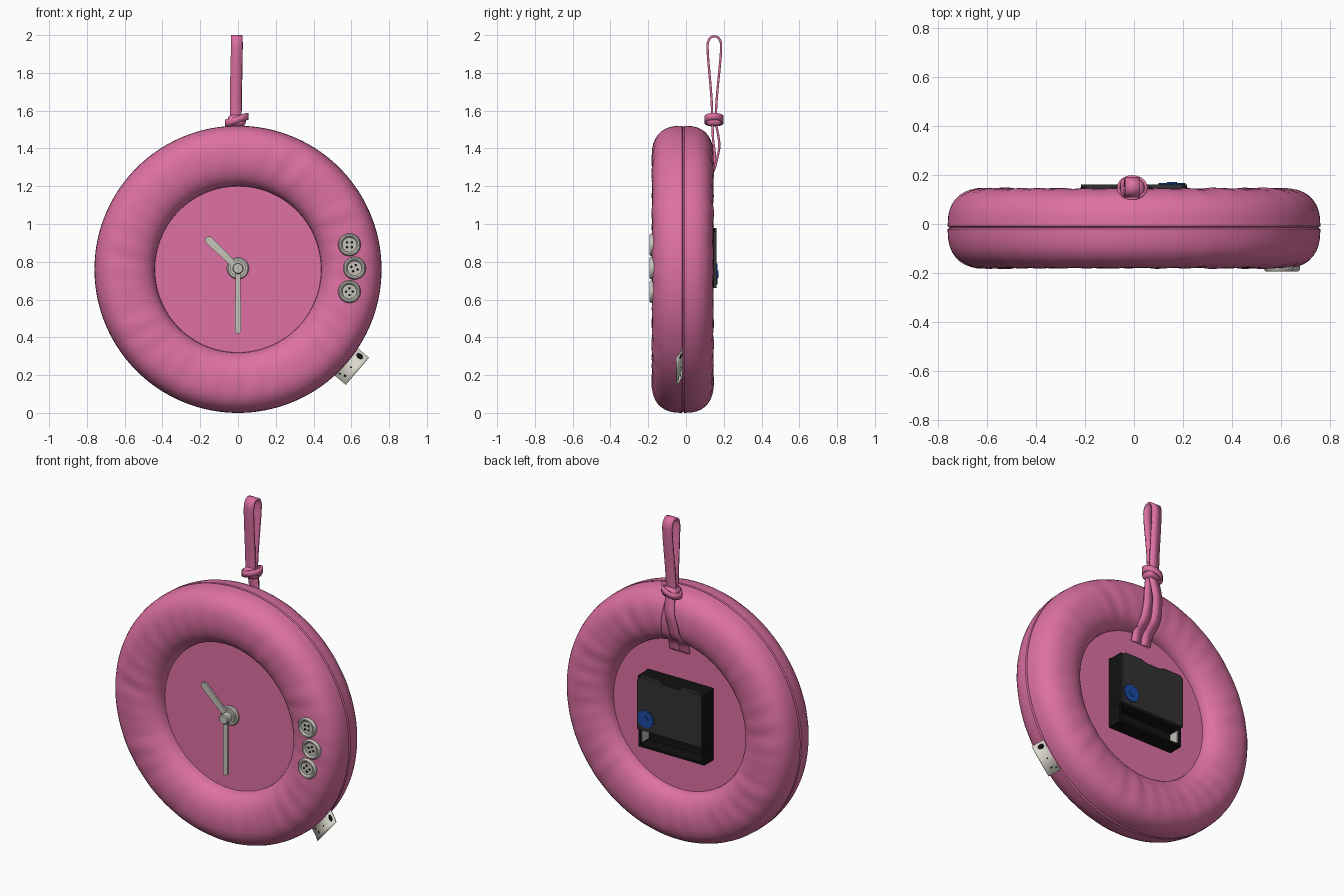
import bpy, bmesh, math, random
from math import sin, cos, pi
from mathutils import Vector, Matrix

if "Cube" in bpy.data.objects:
    bpy.data.objects.remove(bpy.data.objects["Cube"])
random.seed(4)
CZ = 0.76  # height of the clock axis


def material(name, rgb):
    m = bpy.data.materials.new(name)
    m.use_nodes = True
    m.diffuse_color = (*rgb, 1)
    m.node_tree.nodes["Principled BSDF"].inputs["Base Color"].default_value = (*rgb, 1)
    return m


PINK = material("pink_fabric", (0.73, 0.165, 0.37))
METAL = material("pale_metal", (0.56, 0.54, 0.49))
TAG = material("cream_label", (0.70, 0.68, 0.60))
GREY = material("dark_grey_plastic", (0.032, 0.032, 0.032))
BLACK = material("black_plastic", (0.006, 0.006, 0.006))
BLUE = material("blue_plastic", (0.012, 0.07, 0.36))


def finish(name, bm, mat, angle=35):
    bmesh.ops.remove_doubles(bm, verts=bm.verts, dist=1e-5)
    bmesh.ops.recalc_face_normals(bm, faces=bm.faces)
    me = bpy.data.meshes.new(name)
    bm.to_mesh(me)
    bm.free()
    me.materials.append(mat)
    ob = bpy.data.objects.new(name, me)
    bpy.context.collection.objects.link(ob)
    bpy.ops.object.select_all(action='DESELECT')
    bpy.context.view_layer.objects.active = ob
    ob.select_set(True)
    bpy.ops.object.shade_smooth_by_angle(angle=math.radians(angle))
    return ob


def lathe(name, profile, x, z, mat, segs=32, warp=None):
    """Revolve (radius, y) points about an axis along y."""
    bm = bmesh.new()
    rings = []
    for i in range(segs):
        t = 2 * pi * i / segs
        ring = []
        for r, y in profile:
            rr, yy = warp(r, y, t) if warp else (r, y)
            ring.append(bm.verts.new((x + rr * cos(t), yy, z + rr * sin(t))))
        rings.append(ring)
    for a, b in zip(rings, rings[1:] + rings[:1]):
        for j in range(len(profile) - 1):
            bm.faces.new((a[j], a[j + 1], b[j + 1], b[j]))
    bmesh.ops.dissolve_degenerate(bm, dist=1e-6, edges=bm.edges)
    return finish(name, bm, mat)


def box(name, lo, hi, mat, bevel=0.0):
    bm = bmesh.new()
    lo, hi = Vector(lo), Vector(hi)
    bmesh.ops.create_cube(bm, size=1, matrix=Matrix.Translation((lo + hi) / 2)
                          @ Matrix.Diagonal((*(hi - lo), 1)))
    if bevel:
        bmesh.ops.bevel(bm, geom=bm.edges[:], offset=bevel, segments=3,
                        profile=0.5, affect='EDGES')
    return finish(name, bm, mat)


def plate(name, outline, y0, y1, mat):
    """Extrude an (x, z) outline from y0 to y1."""
    bm = bmesh.new()
    f = bm.faces.new([bm.verts.new((x, y0, z)) for x, z in outline])
    out = bmesh.ops.extrude_face_region(bm, geom=[f])
    bmesh.ops.translate(bm, vec=(0, y1 - y0, 0),
                        verts=[v for v in out["geom"] if isinstance(v, bmesh.types.BMVert)])
    return finish(name, bm, mat)


def hand(name, angle, length, w0, w1, y):
    """Flat round-ended clock hand, starting at the axis."""
    d, n = Vector((cos(angle), sin(angle))), Vector((-sin(angle), cos(angle)))
    c = Vector((0, CZ + 0.005))
    pts = [c - n * w0, c + n * w0]
    for i in range(9):
        a = pi / 2 - pi * i / 8
        pts.append(c + d * (length - w1 + w1 * cos(a)) + n * w1 * sin(a))
    plate(name, pts, y, y - 0.012, METAL)


def ribbon(name, path, width, thick=0.012):
    """Fabric strip, width along x, through (x, y, z) points."""
    p = [Vector(q) for q in path]
    p = [2 * p[0] - p[1]] + p + [2 * p[-1] - p[-2]]
    pts = []
    for a, b, c, d in zip(p, p[1:], p[2:], p[3:]):
        for k in range(6):
            t = k / 6
            pts.append(0.5 * (2 * b + (c - a) * t + (2 * a - 5 * b + 4 * c - d) * t * t
                              + (3 * b - a - 3 * c + d) * t ** 3))
    pts.append(p[-2])
    bm = bmesh.new()
    h = Vector((width / 2, 0, 0))
    rows = [(bm.verts.new(q - h), bm.verts.new(q + h)) for q in pts]
    for a, b in zip(rows, rows[1:]):
        bm.faces.new((a[0], a[1], b[1], b[0]))
    ob = finish(name, bm, PINK)
    mod = ob.modifiers.new("thickness", 'SOLIDIFY')
    mod.thickness, mod.offset = thick, 0


# Padded ring with recessed front and back discs and a side seam
SEAM, DIAL, REAR = -0.015, -0.07, 0.05


def arc(cr, cy, rx, ry, n=9, e=2.5):
    """Quarter superellipse from the crest towards radius cr + rx."""
    return [(cr + rx * sin(pi / 2 * i / n) ** (2 / e),
             cy + ry * cos(pi / 2 * i / n) ** (2 / e)) for i in range(n + 1)]


front_in = arc(0.60, DIAL, -0.16, -0.11, e=2.1)[::-1]
front_out = arc(0.60, SEAM - 0.006, 0.16, -0.159)
back_out = arc(0.60, SEAM + 0.006, 0.16, 0.154)[::-1]
back_in = arc(0.60, REAR, -0.15, 0.095, e=2.1)
profile = ([(0, DIAL), (0.22, DIAL), (0.40, DIAL)] + front_in + front_out[1:]
           + [(0.752, SEAM)] + back_out + back_in[1:]
           + [(0.41, REAR), (0.22, REAR), (0, REAR)])
waves = [(random.randint(11, 47), random.uniform(0, 6.28)) for _ in range(6)]


def wrinkle(r, y, t):
    s = sin(pi * min(1, max(0, (r - 0.45) / 0.31)))
    w = sum(sin(k * t + ph + 9 * r) for k, ph in waves) / 6
    return r, y + (0.005 * s * w if y > SEAM else -0.005 * s * w)


lathe("padded_body", profile, 0, CZ, PINK, 160, wrinkle)

# Hands and hub
hand("hour_hand", math.radians(136), 0.235, 0.016, 0.021, -0.092)
hand("minute_hand", -pi / 2, 0.345, 0.013, 0.016, -0.11)
lathe("hub_washer", [(0, -0.06), (0.058, -0.06), (0.058, -0.078), (0.052, -0.086),
                     (0.042, -0.086), (0.042, -0.10), (0, -0.10)], 0, CZ + 0.005, METAL)
lathe("hub_cap", [(0, -0.09), (0.03, -0.09), (0.03, -0.137), (0.025, -0.143),
                  (0, -0.143)], 0, CZ + 0.005, METAL)

# Three sewn buttons with four thread holes each
for i, (x, z) in enumerate([(0.59, 0.89), (0.617, 0.766), (0.59, 0.642)]):
    lathe(f"button_{i + 1}", [(0, -0.15), (0.05, -0.15), (0.06, -0.165), (0.06, -0.184),
                              (0.054, -0.193), (0.046, -0.193), (0.038, -0.184),
                              (0, -0.184)], x, z, METAL)
    for k in range(4):
        a = pi / 4 + k * pi / 2 + 0.4 * i
        lathe(f"button_{i + 1}_hole_{k + 1}", [(0, -0.18), (0.007, -0.18), (0.007, -0.186),
              (0, -0.186)], x + 0.018 * cos(a), z + 0.018 * sin(a), BLACK, 8)

# Side label leaning forward, with small printed spots on both sides
ang = math.radians(-40.5)
rad, tan = Vector((cos(ang), 0, sin(ang))), Vector((-sin(ang), 0, cos(ang)))


def on_label(u, v, off=0.0):
    return (Vector((0, 0, CZ)) + rad * (0.72 + 0.11 * u) + tan * v
            + Vector((0, -0.018 - 0.032 * u * u + off, 0)))


bm = bmesh.new()
rows = [[bm.verts.new(on_label(i / 6, s * 0.095)) for s in (-1, 1)] for i in range(7)]
for a, b in zip(rows, rows[1:]):
    bm.faces.new((a[0], a[1], b[1], b[0]))
label = finish("side_label", bm, TAG)
mod = label.modifiers.new("thickness", 'SOLIDIFY')
mod.thickness, mod.offset = 0.005, 0
bm = bmesh.new()
for u, v, r in [(0.62, 0.068, 0.02), (0.65, -0.005, 0.006), (0.7, -0.06, 0.008),
                (0.45, -0.07, 0.005)]:
    for side in (-0.004, 0.004):
        bm.faces.new([bm.verts.new(on_label(u + r / 0.11 * cos(k * pi / 4),
                                            v + 0.7 * r * sin(k * pi / 4), side))
                      for k in range(8)])
finish("label_spots", bm, BLACK)

# Clock movement: black housing with an open battery bay below a grey cover
W, B, M, T = 0.22, 0.545, 0.66, 0.98
box("movement_base", (-W, 0.04, B), (W, 0.062, T), BLACK)
box("movement_housing", (-W, 0.05, M), (W, 0.15, T), BLACK, 0.006)
box("battery_bay_floor", (-W, 0.05, B), (W, 0.14, B + 0.014), BLACK)
for name, s in (("left", 1), ("right", -1)):
    xs = sorted((s * W, s * (W - 0.014)))
    box(f"battery_bay_{name}_wall", (xs[0], 0.05, B), (xs[1], 0.14, M), BLACK)
    xs = sorted((s * (W - 0.014), s * (W - 0.02)))
    box(f"battery_{name}_contact", (xs[0], 0.07, B + 0.025), (xs[1], 0.13, M - 0.015), METAL)
half = [(0.05, T - 0.012), (0.08, T), (W - 0.025, T), (W - 0.004, T - 0.02), (W - 0.004, M)]
plate("movement_cover", half + [(-x, z) for x, z in half[::-1]], 0.145, 0.162, GREY)

# Ridged blue setting knob
knob = []
for k in range(48):
    r = 0.055 if k % 4 < 2 else 0.05
    knob.append((0.155 + r * cos(k * pi / 24), 0.735 + r * sin(k * pi / 24)))
plate("setting_knob", knob, 0.14, 0.168, BLUE)
lathe("setting_knob_centre", [(0, 0.16), (0.02, 0.16), (0.02, 0.172), (0, 0.172)],
      0.155, 0.735, BLUE, 20)

# Hanging strap: upper loop, two tails side by side on the back, and a knot
ribbon("strap_loop", [(-0.012, 0.14, 1.53), (-0.012, 0.134, 1.68), (-0.007, 0.115, 1.91),
                      (-0.006, 0.121, 1.975), (-0.006, 0.15, 1.994), (-0.006, 0.179, 1.975),
                      (-0.006, 0.185, 1.91), (-0.01, 0.164, 1.68), (-0.012, 0.155, 1.53)], 0.062)
ribbon("strap_tail_left", [(0, 0.14, 1.54), (0.012, 0.143, 1.45), (0.025, 0.152, 1.36),
                           (0.032, 0.135, 1.27), (0.033, 0.075, 1.21), (0.033, 0.056, 1.15)], 0.062)
ribbon("strap_tail_right", [(-0.005, 0.157, 1.54), (-0.015, 0.176, 1.43), (-0.026, 0.168, 1.36),
                            (-0.032, 0.14, 1.27), (-0.033, 0.078, 1.21),
                            (-0.033, 0.056, 1.15)], 0.062)
box("strap_knot", (-0.055, 0.107, 1.518), (0.042, 0.188, 1.578), PINK, 0.024)
bm = bmesh.new()
for i in range(24):
    t0, t1 = 2 * pi * i / 24, 2 * pi * (i + 1) / 24
    quad = [(0.056 * cos(t) - 0.007, 0.148 + 0.045 * sin(t), 1.552 + 0.018 * cos(t) + h)
            for t, h in ((t0, -0.018), (t1, -0.018), (t1, 0.018), (t0, 0.018))]
    bm.faces.new([bm.verts.new(q) for q in quad])
wrap = finish("strap_knot_wrap", bm, PINK)
mod = wrap.modifiers.new("thickness", 'SOLIDIFY')
mod.thickness, mod.offset = 0.012, 0
